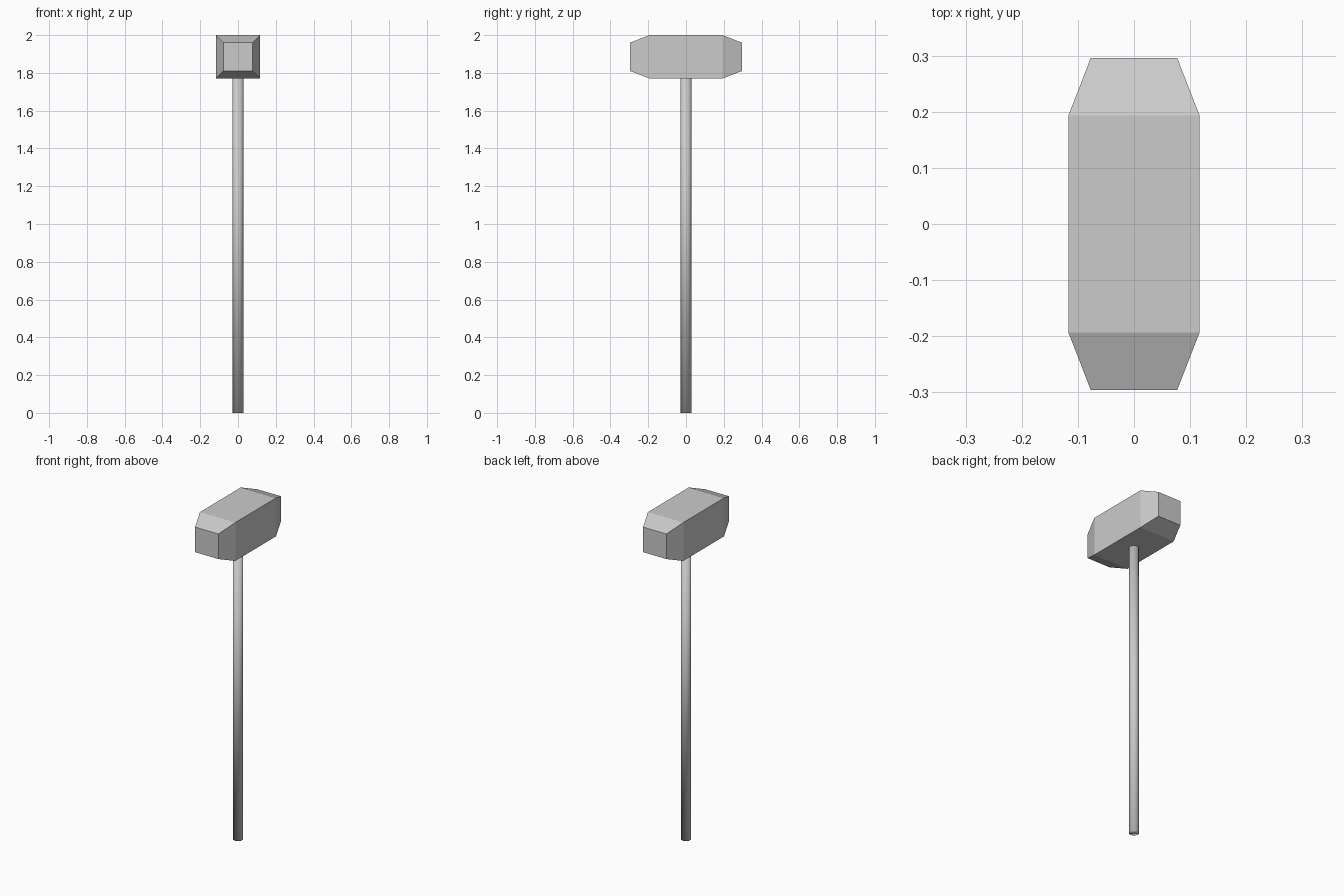
import bpy, bmesh

if "Cube" in bpy.data.objects:
    bpy.data.objects.remove(bpy.data.objects["Cube"])

# Handle: one plain round shaft, smooth shaded, running up into the head
handle_top = 1.85
bpy.ops.mesh.primitive_cylinder_add(vertices=16, radius=0.028, depth=handle_top,
                                    location=(0, 0, handle_top / 2))
handle = bpy.context.object
handle.name = "handle"
bpy.ops.object.shade_smooth()

# Head: square block lofted along y with tapered striking ends
HEAD_Z = 1.885
sections = [(-0.296, 0.077, 0.075), (-0.193, 0.117, 0.115),
            (0.193, 0.117, 0.115), (0.296, 0.077, 0.075)]  # y, half width, half height
bm = bmesh.new()
rings = [[bm.verts.new((sx * w, y, HEAD_Z + sz * h))
          for sx, sz in ((-1, -1), (1, -1), (1, 1), (-1, 1))]
         for y, w, h in sections]
for a, b in zip(rings, rings[1:]):
    for i in range(4):
        j = (i + 1) % 4
        bm.faces.new((a[i], a[j], b[j], b[i]))
bm.faces.new(rings[0])
bm.faces.new(rings[-1])
bmesh.ops.recalc_face_normals(bm, faces=bm.faces)
mesh = bpy.data.meshes.new("hammer_head")
bm.to_mesh(mesh)
bm.free()
bpy.context.collection.objects.link(bpy.data.objects.new("hammer_head", mesh))
